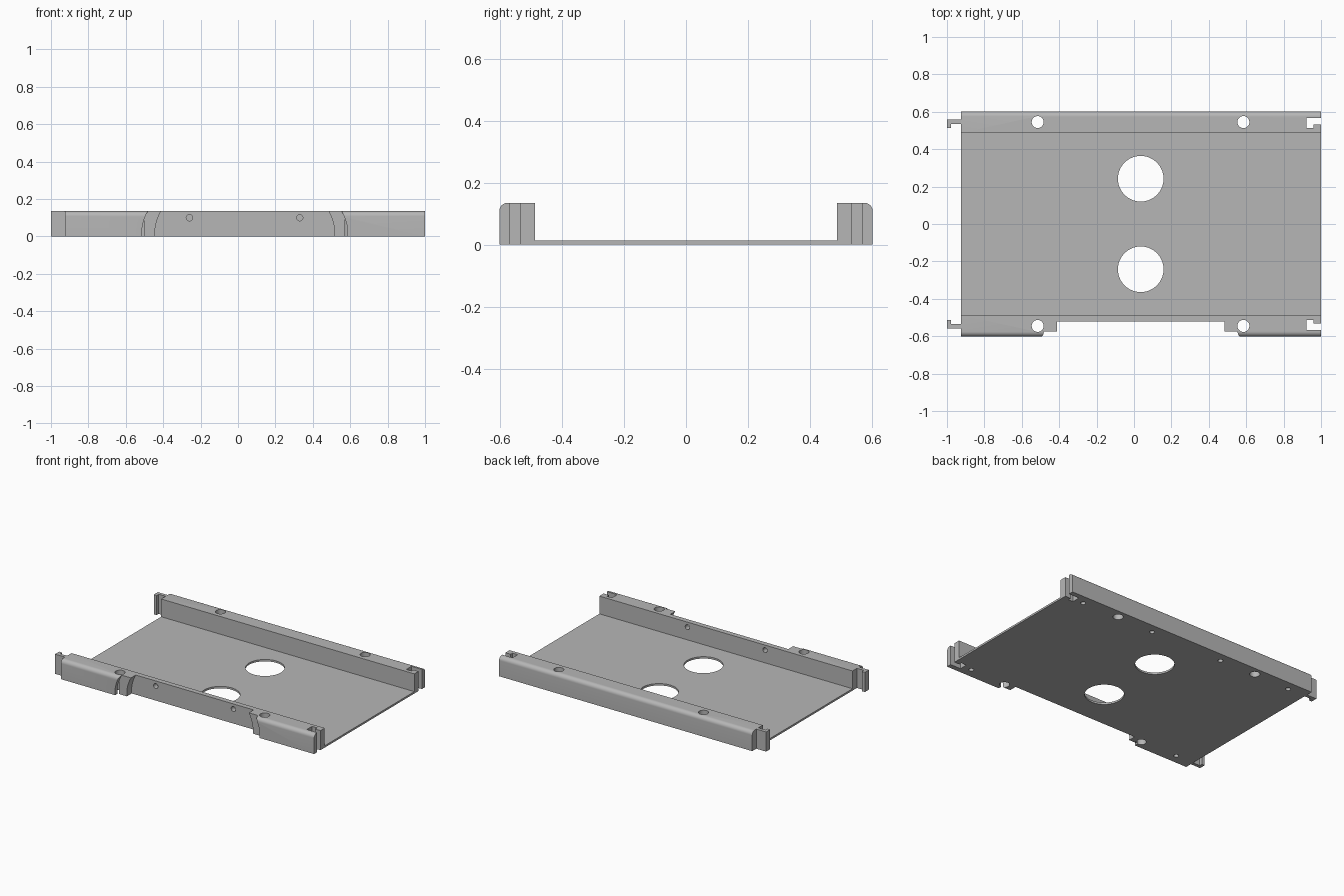
import bpy, bmesh, math
from mathutils import Vector

if "Cube" in bpy.data.objects:
    bpy.data.objects.remove(bpy.data.objects["Cube"], do_unlink=True)

GREY = (0.47, 0.47, 0.47, 1)
metal = bpy.data.materials.new("plain grey metal")
metal.use_nodes = True
metal.diffuse_color = GREY
metal.node_tree.nodes["Principled BSDF"].inputs["Base Color"].default_value = GREY

HEIGHT, FLOOR = 0.135, 0.013
LEFT_END, RIGHT_END = 1.0, -0.925
OUTER, INNER, ROUND = 0.602, 0.487, 0.027
MID = 0.036

# How a 2D outline and a depth map onto x, y, z for each extrusion axis
PLACE = {
    "x": lambda a, b, d: Vector((d, a, b)),
    "y": lambda a, b, d: Vector((a, d, b)),
    "z": lambda a, b, d: Vector((a, b, d)),
}


def prism(name, outline, axis, low, high):
    bm = bmesh.new()
    place = PLACE[axis]
    face = bm.faces.new([bm.verts.new(place(a, b, low)) for a, b in outline])
    out = bmesh.ops.extrude_face_region(bm, geom=[face])
    moved = [v for v in out["geom"] if isinstance(v, bmesh.types.BMVert)]
    bmesh.ops.translate(bm, verts=moved, vec=place(0, 0, high - low))
    bmesh.ops.recalc_face_normals(bm, faces=bm.faces)
    mesh = bpy.data.meshes.new(name)
    bm.to_mesh(mesh)
    bm.free()
    mesh.materials.append(metal)
    obj = bpy.data.objects.new(name, mesh)
    bpy.context.collection.objects.link(obj)
    return obj


def arc(a, b, radius, start, end, steps):
    angles = [math.radians(start + (end - start) * i / steps) for i in range(steps + 1)]
    return [(a + radius * math.cos(t), b + radius * math.sin(t)) for t in angles]


def circle(a, b, radius, sides=40):
    return arc(a, b, radius, 0, 360, sides)[:-1]


def activate(obj):
    bpy.ops.object.select_all(action="DESELECT")
    obj.select_set(True)
    bpy.context.view_layer.objects.active = obj


def cut(outline, axis, low, high):
    cutter = prism("cutter", outline, axis, low, high)
    cutter.hide_render = True
    activate(tray)
    mod = tray.modifiers.new("cut", "BOOLEAN")
    mod.operation = "DIFFERENCE"
    mod.solver = "EXACT"
    mod.object = cutter
    bpy.ops.object.modifier_apply(modifier=mod.name)
    bpy.data.objects.remove(cutter, do_unlink=True)


# Tray: channel section with rounded outer top edges
half = [(INNER, FLOOR), (INNER, HEIGHT)]
half += arc(OUTER - ROUND, HEIGHT - ROUND, ROUND, 90, 0, 8) + [(OUTER, 0)]
section = half + [(-y, z) for y, z in reversed(half)]
tray = prism("tray", section, "x", RIGHT_END, LEFT_END)

# Stepped, bowed recess in the front rail
for half_width, back in ((0.55, -0.574), (0.48, -0.522)):
    levels = [-0.02 + 0.02 * i for i in range(10)]
    side = [(half_width - 2.4 * (z - 0.02) ** 2, z) for z in levels]
    bowed = [(MID + w, z) for w, z in side] + [(MID - w, z) for w, z in reversed(side)]
    cut(bowed, "y", -0.7, back)

# Small screw holes through the recessed front wall
for x in (-0.26, 0.33):
    cut(circle(x, 0.1, 0.017, 24), "y", -0.7, -0.4)

for s in (-1, 1):
    # Large floor openings and holes through the rails
    cut(circle(MID, s * 0.242, 0.122, 64), "z", -0.1, 0.1)
    for x in (-0.515, 0.585):
        cut(circle(x, s * 0.545, 0.032), "z", -0.1, 0.3)
    # Blind holes in the underside
    for x in (-0.79, 0.86) if s < 0 else (-0.79, -0.245, 0.305, 0.86):
        cut(circle(x, s * 0.537, 0.016, 24), "z", -0.1, 0.06)
    # Hook-shaped slots at the left end
    slot = [(0.921, 0.512), (0.96, 0.512), (0.96, 0.533),
            (1.1, 0.533), (1.1, 0.568), (0.921, 0.568)]
    cut([(x, s * y) for x, y in slot], "z", -0.1, 0.3)
    # Matching hooks at the right end
    hook = [(RIGHT_END, 0.558), (-1, 0.558), (-1, 0.514),
            (-0.978, 0.514), (-0.978, 0.535), (RIGHT_END, 0.535)]
    prism("back_hook" if s > 0 else "front_hook",
          [(x, s * y) for x, y in hook], "z", 0, HEIGHT)

# Smooth the round surfaces, keep the bends crisp
activate(tray)
bpy.ops.object.shade_smooth_by_angle(angle=math.radians(30))
